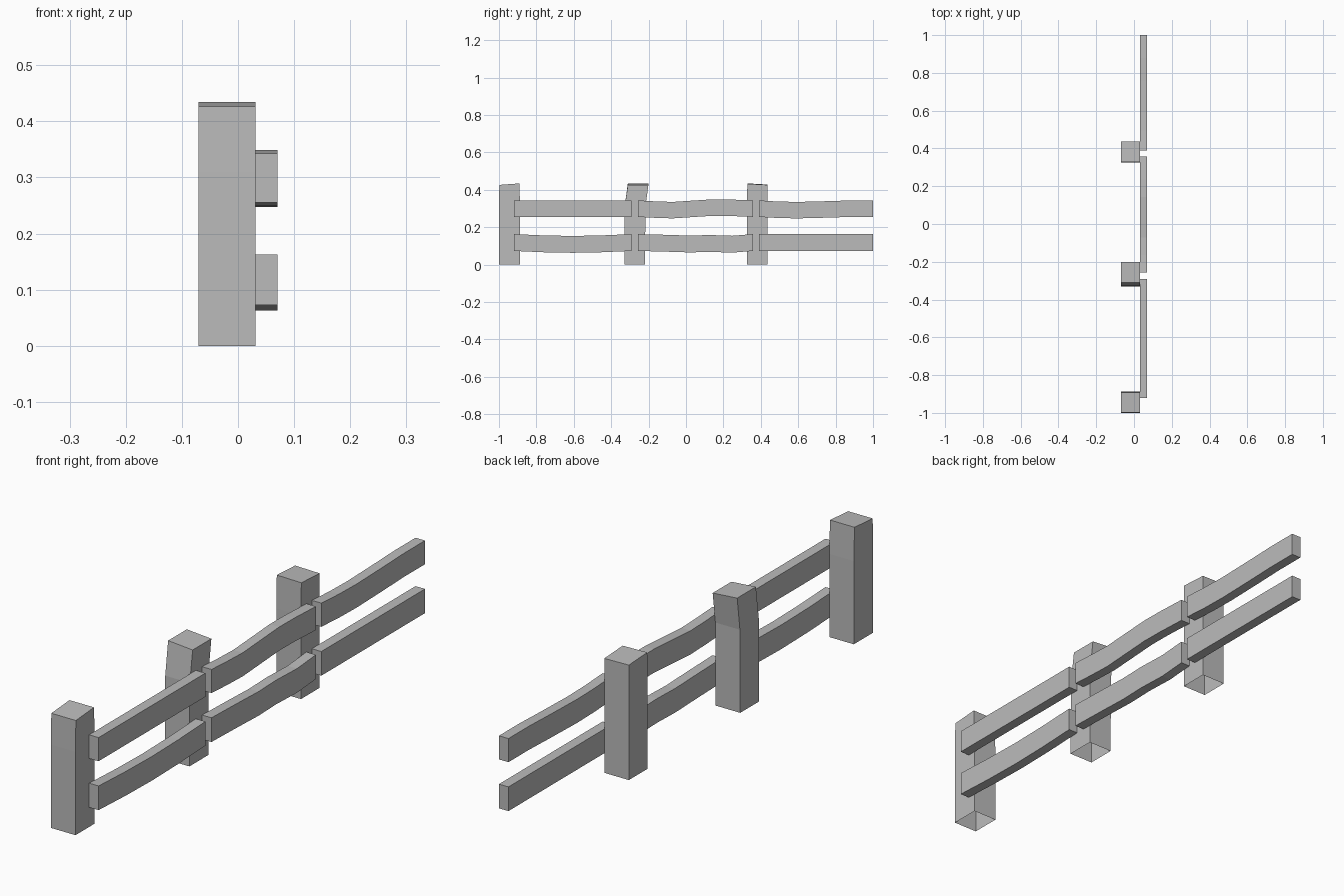
import bpy
import bmesh

default = bpy.data.objects.get("Cube")
if default:
    bpy.data.objects.remove(default, do_unlink=True)

grey = bpy.data.materials.new("weathered_grey")
grey.use_nodes = True
GREY = (0.5, 0.5, 0.5, 1)
grey.diffuse_color = GREY
grey.node_tree.nodes["Principled BSDF"].inputs["Base Color"].default_value = GREY


def loft(name, rings, cap_start=True):
    """Skin a row of four-cornered sections into one flat-faced part."""
    bm = bmesh.new()
    loops = [[bm.verts.new(p) for p in ring] for ring in rings]
    for a, b in zip(loops, loops[1:]):
        for i in range(4):
            j = (i + 1) % 4
            bm.faces.new((a[i], a[j], b[j], b[i]))
    bm.faces.new(loops[-1])
    if cap_start:
        bm.faces.new(loops[0][::-1])
    bmesh.ops.recalc_face_normals(bm, faces=bm.faces)
    mesh = bpy.data.meshes.new(name)
    bm.to_mesh(mesh)
    bm.free()
    mesh.materials.append(grey)
    obj = bpy.data.objects.new(name, mesh)
    bpy.context.collection.objects.link(obj)


# Posts: hollow underneath, bent near the top, with a slanted top face
POST_X = (-0.07, 0.031)
BEND_Z = 0.31


def post(name, y0, y1, bend, lean_front, lean_back, slope_y, slope_x):
    x0, x1 = POST_X

    def ring(z, a, b, sy=0, sx=0):
        return [(x0, a, z - sy - sx), (x1, a, z - sy + sx),
                (x1, b, z + sy + sx), (x0, b, z + sy - sx)]

    loft(name, [ring(0, y0, y1),
                ring(BEND_Z, y0 + bend, y1 + bend),
                ring(0.43, y0 + lean_front, y1 + lean_back, slope_y, slope_x)],
         cap_start=False)


post("front_post", -1.0, -0.887, 0, 0.002, -0.004, 0.004, 0)
post("middle_post", -0.33, -0.219, 0.002, 0.019, 0.018, 0, -0.004)
post("back_post", 0.326, 0.436, 0, 0.002, 0, -0.003, -0.001)

# Rails: straight or sagging boards on the left side of the posts
RAIL_X = (0.031, 0.07)
SPANS = {"front": (-0.92, -0.292), "middle": (-0.256, 0.358), "back": (0.39, 1.0)}


def rail(name, span, z0, z1, sag):
    """sag lists (fraction along the rail, height offset) pairs."""
    y0, y1 = SPANS[span]
    x0, x1 = RAIL_X
    rings = []
    for t, dz in [(0, 0), *sag, (1, 0)]:
        y = y0 + t * (y1 - y0)
        rings.append([(x0, y, z0 + dz), (x1, y, z0 + dz),
                      (x1, y, z1 + dz), (x0, y, z1 + dz)])
    loft(name, rings)


UPPER, LOWER = (0.255, 0.343), (0.073, 0.163)
DIP = [(0.25, -0.007), (0.5, -0.01), (0.75, -0.007)]
WAVE = [(0.15, -0.005), (0.3, -0.008), (0.5, 0), (0.65, 0.006), (0.8, 0.005)]
RIPPLE = [(0.25, -0.004), (0.45, -0.008), (0.62, -0.005), (0.82, -0.009)]
SHALLOW = [(0.17, -0.006), (0.34, -0.008), (0.6, -0.004), (0.8, 0)]

rail("front_upper_rail", "front", *UPPER, [])
rail("middle_upper_rail", "middle", *UPPER, WAVE)
rail("back_upper_rail", "back", *UPPER, SHALLOW)
rail("front_lower_rail", "front", *LOWER, DIP)
rail("middle_lower_rail", "middle", *LOWER, RIPPLE)
rail("back_lower_rail", "back", *LOWER, [])
